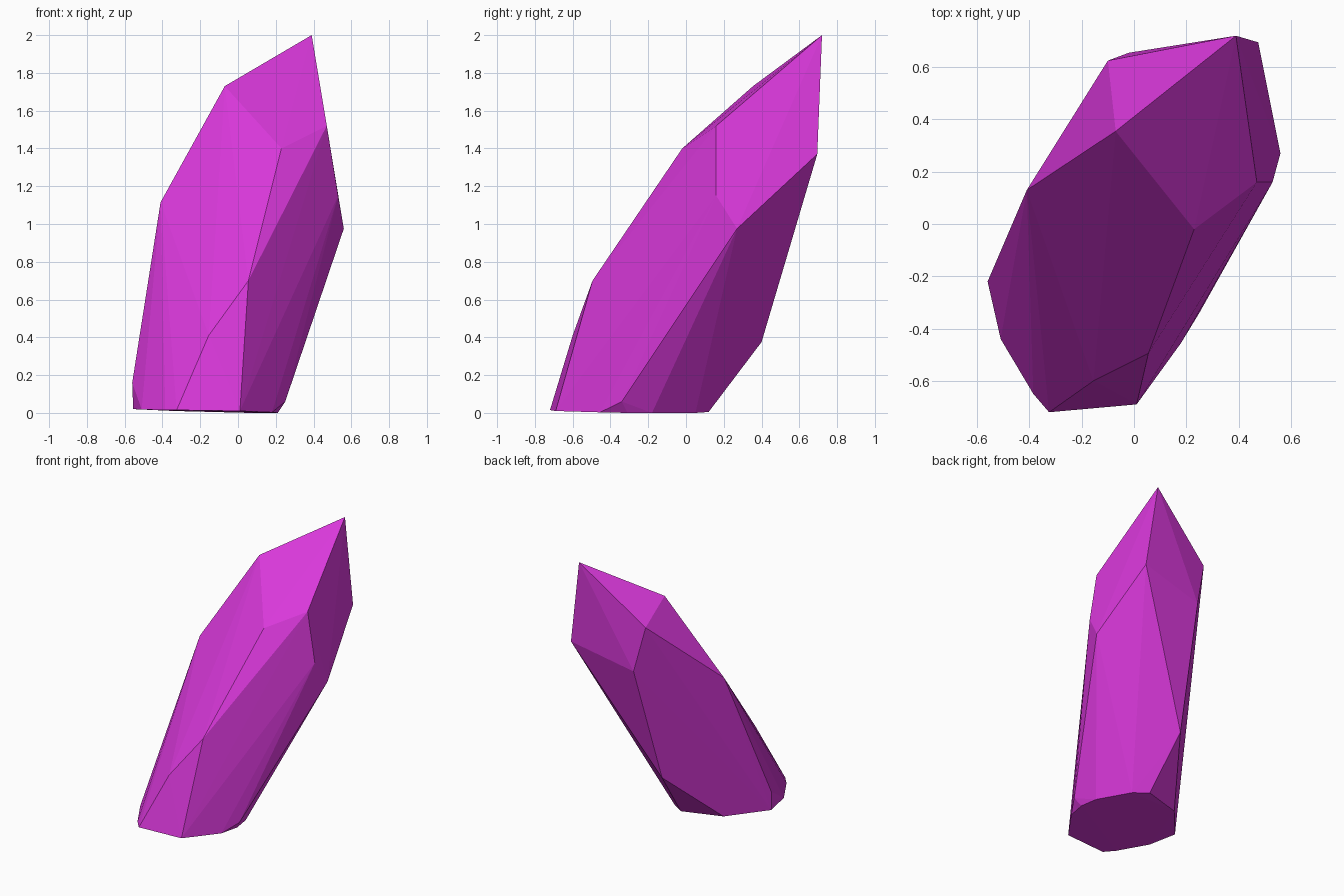
import bpy
import bmesh
import math

# Remove the default cube only
default_cube = bpy.data.objects.get("Cube")
if default_cube:
    bpy.data.objects.remove(default_cube, do_unlink=True)


def flat_material(name, colour):
    material = bpy.data.materials.new(name)
    material.use_nodes = True
    material.diffuse_color = colour
    shader = next(n for n in material.node_tree.nodes if n.type == "BSDF_PRINCIPLED")
    shader.inputs["Base Color"].default_value = colour
    shader.inputs["Roughness"].default_value = 0.6
    return material


def faceted_stone(name, rings, material):
    """Wrap flat facets around the corner rings of a cut stone."""
    bm = bmesh.new()
    for ring in rings:
        for corner in ring:
            bm.verts.new(corner)
    hull = bmesh.ops.convex_hull(bm, input=bm.verts[:])
    unused = {g for g in hull["geom_interior"] + hull["geom_unused"]
              if isinstance(g, bmesh.types.BMVert)}
    bmesh.ops.delete(bm, geom=list(unused), context="VERTS")

    # Merge triangles that belong to the same flat facet
    bmesh.ops.dissolve_limit(bm, angle_limit=math.radians(0.7),
                             verts=bm.verts[:], edges=bm.edges[:])
    bmesh.ops.recalc_face_normals(bm, faces=bm.faces[:])

    mesh = bpy.data.meshes.new(name)
    bm.to_mesh(mesh)
    bm.free()
    mesh.materials.append(material)
    stone = bpy.data.objects.new(name, mesh)
    bpy.context.collection.objects.link(stone)
    return stone


# Pointed tip: apex and the upper ends of the front ridges
tip = [
    (0.39, 0.72, 2.0),
    (-0.07, 0.355, 1.73),
    (0.47, 0.16, 1.52),
    (0.23, -0.02, 1.40),
    (-0.10, 0.625, 1.60),
]

# Shoulder: where the long prism sides begin
shoulder = [
    (-0.41, 0.13, 1.115),
    (-0.02, 0.655, 1.26),
    (0.475, 0.695, 1.37),
    (0.56, 0.27, 0.975),
    (0.53, 0.16, 1.15),
]

# Chipped corners on the lower half
chips = [
    (0.055, -0.495, 0.70),
    (-0.155, -0.60, 0.41),
    (-0.08, 0.40, 0.375),
    (-0.56, -0.22, 0.16),
    (0.25, -0.34, 0.06),
]

# Broken base, slightly tilted
base = [
    (-0.04, 0.12, 0.005),
    (0.06, 0.05, 0),
    (0.19, -0.18, 0),
    (0.21, -0.31, 0),
    (0.18, -0.455, 0.003),
    (0.01, -0.69, 0.01),
    (-0.325, -0.72, 0.015),
    (-0.385, -0.65, 0.015),
    (-0.51, -0.44, 0.018),
    (-0.555, -0.225, 0.02),
    (-0.335, 0.03, 0.01),
]

magenta = flat_material("bright magenta", (0.70, 0.04, 0.71, 1))
faceted_stone("crystal", [tip, shoulder, chips, base], magenta)
